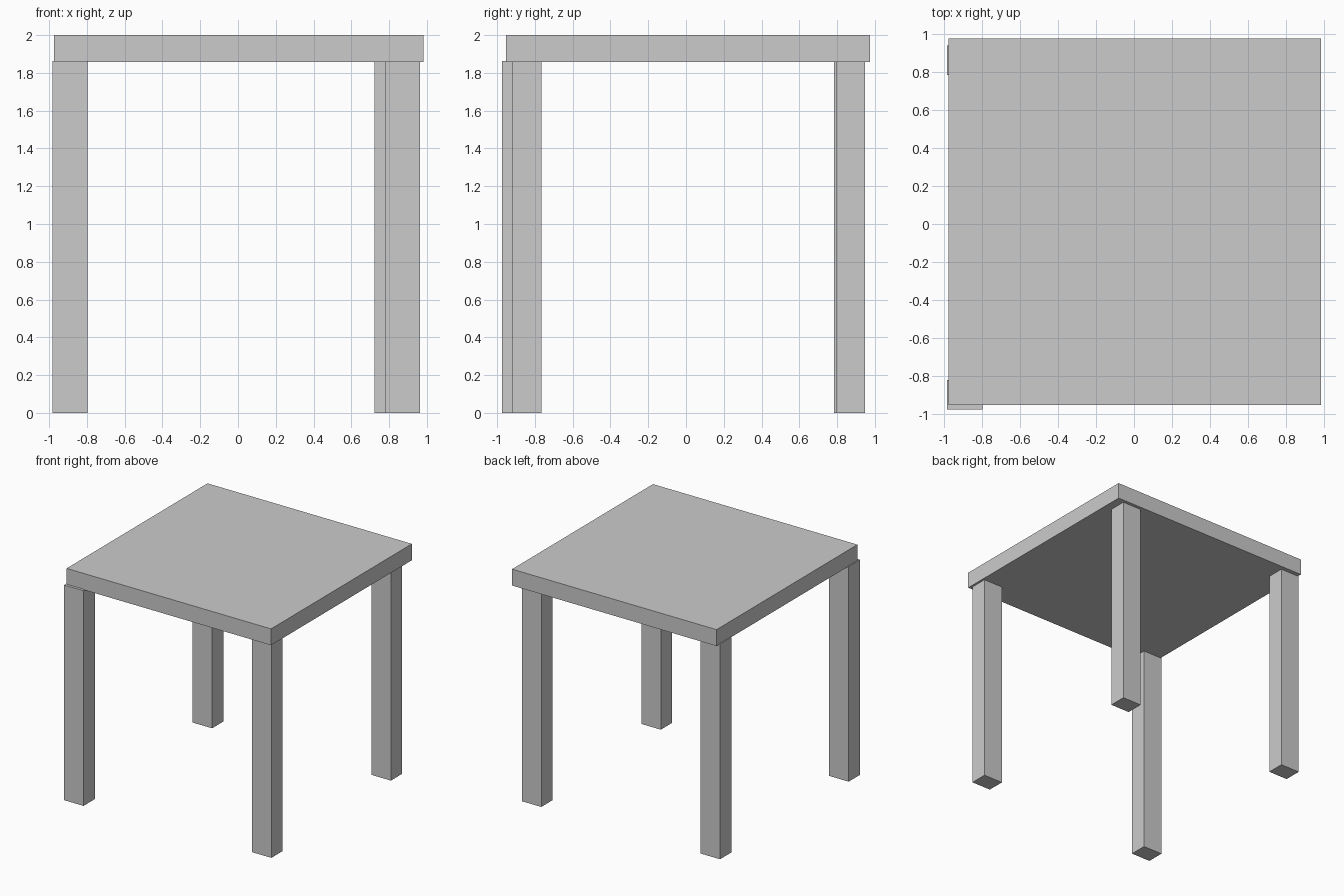
import bpy

if "Cube" in bpy.data.objects:
    bpy.data.objects.remove(bpy.data.objects["Cube"])


def box(name, lo, hi):
    """Axis-aligned box between two corners."""
    center = [(a + b) / 2 for a, b in zip(lo, hi)]
    bpy.ops.mesh.primitive_cube_add(size=1, location=center)
    obj = bpy.context.object
    obj.name = name
    obj.scale = [b - a for a, b in zip(lo, hi)]
    bpy.ops.object.transform_apply(location=False, rotation=False, scale=True)
    return obj


# Square slab top
box("table_top", (-0.975, -0.952, 1.858), (0.983, 0.975, 2.0))

# Four legs, slightly unevenly placed, reaching just into the top
LEG_X, LEG_Y, LEG_TOP = 0.186, 0.154, 1.863
legs = {
    "front_left_leg": (-0.983, -0.975),
    "front_right_leg": (0.778, -0.920),
    "back_left_leg": (-0.983, 0.784),
    "back_right_leg": (0.723, 0.793),
}
for name, (x, y) in legs.items():
    box(name, (x, y, 0), (x + LEG_X, y + LEG_Y, LEG_TOP))
